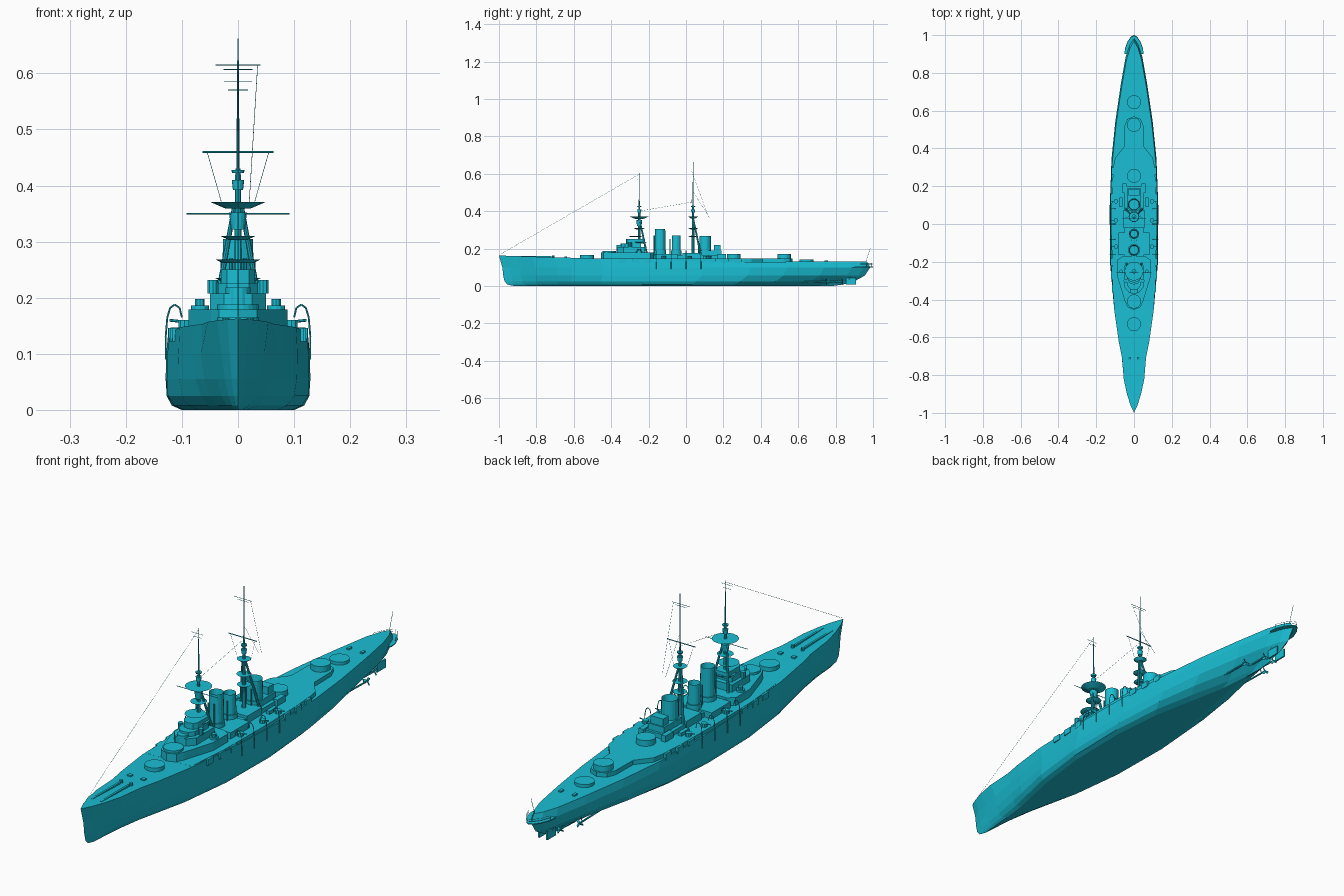
import bpy, bmesh, math
from mathutils import Vector, Matrix

mat = bpy.data.materials.new("teal_paint")
mat.diffuse_color = (0.01, 0.52, 0.66, 1)

def make(name, bm):
    bmesh.ops.recalc_face_normals(bm, faces=bm.faces)
    me = bpy.data.meshes.new(name)
    bm.to_mesh(me)
    bm.free()
    me.materials.append(mat)
    ob = bpy.data.objects.new(name, me)
    bpy.context.collection.objects.link(ob)
    return ob

def box(bm, x0, x1, y0, y1, z0, z1):
    m = Matrix.Translation(((x0+x1)/2, (y0+y1)/2, (z0+z1)/2)) @ Matrix.Diagonal((x1-x0, y1-y0, z1-z0, 1))
    bmesh.ops.create_cube(bm, size=1, matrix=m)

def cone(bm, x, y, z0, z1, r0, r1=None, n=16):
    bmesh.ops.create_cone(bm, cap_ends=True, segments=n, radius1=r0, radius2=r0 if r1 is None else r1,
                          depth=z1-z0, matrix=Matrix.Translation((x, y, (z0+z1)/2)))

def rod(bm, a, b, r, r2=None, n=6):
    a, b = Vector(a), Vector(b)
    rot = (b-a).to_track_quat('Z', 'Y').to_matrix().to_4x4()
    bmesh.ops.create_cone(bm, cap_ends=True, segments=n, radius1=r, radius2=r2 or r,
                          depth=(b-a).length, matrix=Matrix.Translation((a+b)/2) @ rot)

def path(bm, pts, r, n=6):
    for a, b in zip(pts, pts[1:]):
        rod(bm, a, b, r, n=n)

def prism(bm, half, z0, z1):
    # half outline (x, y), mirrored about x = 0
    loop = half + [(-x, y) for x, y in reversed(half) if x > 0]
    lo = [bm.verts.new((x, y, z0)) for x, y in loop]
    hi = [bm.verts.new((x, y, z1)) for x, y in loop]
    bm.faces.new(lo[::-1])
    bm.faces.new(hi)
    for i in range(len(loop)):
        j = (i+1) % len(loop)
        bm.faces.new((lo[i], lo[j], hi[j], hi[i]))

def lerp_table(t, x):
    for (a, u), (b, v) in zip(t, t[1:]):
        if x <= b:
            return u + (v-u)*(x-a)/(b-a)
    return t[-1][1]

# Hull: waterlines (height, bow y, stern y, half breadths), lofted keel to deck
Y = [-1, -.96, -.9, -.82, -.7, -.62, -.45, -.2, .1, .35, .55, .75, .9, .965, 1]
SHEER = [(-1, .163), (-.7, .153), (-.4, .146), (-.1, .134), (.3, .129), (1, .131)]
LEVELS = [
    (0, -.92, .78, [0, .003, .007, .013, .026, .04, .07, .096, .1, .082, .048, .015, .004, .002, 0]),
    (.008, -.955, .84, [0, .005, .011, .02, .037, .053, .087, .114, .118, .1, .066, .026, .007, .003, 0]),
    (.025, -.97, .90, [0, .008, .017, .029, .049, .066, .1, .125, .127, .114, .086, .045, .016, .007, 0]),
    (.055, -.977, .955, [0, .011, .023, .038, .06, .076, .105, .127, .129, .119, .097, .064, .034, .016, 0]),
    (.10, -.982, .985, [0, .015, .03, .047, .066, .08, .106, .126, .128, .119, .099, .07, .044, .023, 0]),
    (None, -1, .968, [0, .018, .037, .054, .064, .08, .104, .121, .125, .115, .095, .066, .04, .02, 0])]
bm = bmesh.new()
rings = []
for z, y0, y1, hb in LEVELS:
    row = []
    for s in (1, -1):
        order = range(15) if s == 1 else range(13, 0, -1)
        for i in order:
            y = y0 + (y1-y0)*(Y[i]+1)/2
            row.append(bm.verts.new((s*hb[i], y, lerp_table(SHEER, y) if z is None else z)))
    rings.append(row)
N = len(rings[0])
for a, b in zip(rings, rings[1:]):
    for i in range(N):
        j = (i+1) % N
        bm.faces.new((a[i], a[j], b[j], b[i]))
for row in (rings[0], rings[-1]):
    bm.faces.new((row[0], row[1], row[-1]))
    bm.faces.new((row[13], row[14], row[15]))
    for i in range(1, 13):
        bm.faces.new((row[i], row[i+1], row[N-i-1], row[N-i]))
make("hull", bm)

# Raised decks and deckhouses
bm = bmesh.new()
prism(bm, [(.1, -.44), (.116, -.25), (.12, 0), (.116, .2), (.108, .31), (.1, .35), (.052, .41),
           (.05, .52), (.036, .555), (0, .57)], .12, .147)
make("upper_deck", bm)
bm = bmesh.new()
prism(bm, [(0, -.455), (.034, -.44), (.048, -.41), (.088, -.28), (.088, -.19), (.06, -.17)], .14, .179)
make("forward_deckhouse", bm)
bm = bmesh.new()
box(bm, -.05, .05, -.2, .2, .14, .165)
box(bm, -.083, .083, -.165, -.045, .14, .172)
box(bm, -.055, .055, -.02, .075, .14, .176)
box(bm, -.035, .035, .08, .19, .14, .19)
box(bm, -.028, .028, .15, .185, .19, .22)
for s in (-1, 1):
    box(bm, s*.05-.01, s*.05+.01, .165, .215, .146, .172)
    box(bm, s*.07-.008, s*.07+.008, .09, .14, .146, .16)
make("midship_deckhouses", bm)

# Open gun barbettes
bm = bmesh.new()
for y, top in ((-.53, .165), (-.41, .188), (.255, .17), (.525, .17), (.645, .142)):
    cone(bm, 0, y, .12, top, .037, n=24)
make("barbettes", bm)

# Bridge tiers
bm = bmesh.new()
prism(bm, [(0, -.37), (.025, -.365), (.05, -.335), (.05, -.22)], .178, .208)
prism(bm, [(0, -.35), (.02, -.345), (.036, -.325), (.036, -.24)], .208, .226)
prism(bm, [(0, -.32), (.02, -.315), (.03, -.3), (.03, -.22)], .226, .25)
cone(bm, 0, -.35, .178, .218, .022)
cone(bm, 0, -.27, .262, .268, .028, .04)
for s in (-1, 1):
    cone(bm, s*.068, -.25, .178, .186, .016, n=12)
    cone(bm, s*.068, -.25, .186, .198, .009, n=10)
    cone(bm, s*.045, -.3, .208, .232, .01, n=10)
make("bridge", bm)

# Funnels with hollow tops
for name, y, r, top in (("funnel_front", -.138, .027, .305), ("funnel_middle", -.052, .023, .27), ("funnel_rear", .103, .031, .268)):
    bm = bmesh.new()
    cone(bm, 0, y, .16, top, r*1.04, r, 20)
    bm.normal_update()
    cap = max(bm.faces, key=lambda f: f.calc_center_median().z)
    bmesh.ops.inset_region(bm, faces=[cap], thickness=.004)
    bmesh.ops.translate(bm, verts=cap.verts[:], vec=(0, 0, -.03))
    cone(bm, 0, y, .16, .19, r*1.2, n=20)
    make(name, bm)
bm = bmesh.new()
for y, h in ((-.17, .27), (-.085, .25), (.066, .24)):
    for s in (-1, 1):
        rod(bm, (s*.012, y, .16), (s*.012, y, h), .003, n=8)
make("steam_pipes", bm)

# Tripod masts with tops and yards
def mast(name, y, foot, top, platforms, yards):
    bm = bmesh.new()
    rod(bm, (0, y, .15), (0, y, .43), .009, .005, 10)
    rod(bm, (0, y, .43), (0, y, top), .003, .001, 8)
    for s in (-1, 1):
        rod(bm, (s*.045, foot, .15), (s*.006, y, .365), .0055, .004, 8)
    make(name, bm)
    bm = bmesh.new()
    for z, h, r0, r1 in platforms:
        cone(bm, 0, y, z-h, z, r0, r1)
    make(name + "_platforms", bm)
    bm = bmesh.new()
    for z, w, r in yards:
        rod(bm, (-w, y-.008, z), (w, y-.008, z), r)
    make(name + "_yards", bm)

mast("foremast", -.25, -.205, .603,
     [(.428, .006, .01, .012), (.41, .018, .009, .011), (.371, .012, .022, .05), (.352, .03, .012, .016),
      (.31, .007, .016, .031), (.235, .006, .03, .04)],
     [(.35, .092, .0013), (.585, .025, .0008), (.57, .018, .0008)])
mast("mainmast", .038, .082, .662,
     [(.428, .006, .01, .012), (.41, .018, .009, .011), (.371, .01, .012, .026), (.31, .007, .014, .028),
      (.268, .006, .018, .026)],
     [(.46, .063, .002), (.615, .04, .0009), (.607, .026, .0008)])

# Rigging wires
bm = bmesh.new()
for a, b in (((0, -.25, .598), (0, -.995, .168)), ((0, -.25, .4), (0, .038, .45)),
             ((.035, .03, .615), (.02, .12, .37)), ((0, .04, .5), (0, .13, .36)),
             ((.055, .03, .46), (.03, .038, .372)), ((-.055, .03, .46), (-.03, .038, .372))):
    rod(bm, a, b, .0005, n=4)
make("rigging", bm)

# Boat davits and hull-side fittings
bm = bmesh.new()
for s in (-1, 1):
    for y in (-.16, -.08, 0, .08):
        path(bm, [(s*x, y, z) for x, z in ((.129, .09), (.129, .13), (.126, .165), (.121, .182),
                                           (.113, .188), (.104, .182), (.1, .165))], .0016)
make("boat_davits", bm)

# Side gun casemates
bm = bmesh.new()
for s in (-1, 1):
    for y, x in ((-.34, .109), (-.27, .113), (-.2, .116), (.14, .117), (.21, .115), (.28, .111)):
        box(bm, s*x-.008, s*x+.008, y-.018, y+.018, .122, .146)
    for y in (-.12, .02, .12):
        cone(bm, s*.095, y, .146, .16, .012, n=10)
        rod(bm, (s*.095, y, .157), (s*.122, y, .16), .0025)
make("casemates", bm)

# Foredeck and quarterdeck fittings
bm = bmesh.new()
for s in (-1, 1):
    box(bm, s*.02-.004, s*.02+.004, -.9, -.72, .15, .161)
    cone(bm, s*.022, -.71, .148, .164, .007, n=10)
    box(bm, s*.03-.008, s*.03+.008, -.65, -.635, .145, .157)
    box(bm, s*.03-.006, s*.03+.006, .74, .76, .125, .136)
rod(bm, (0, .96, .125), (0, .985, .2), .0008)
make("deck_fittings", bm)

# Stern gallery
bm = bmesh.new()
prism(bm, [(.05, .9), (.048, .93), (.033, .968), (.016, .992), (0, 1)], .1, .104)
for z in (.113, .121):
    for s in (-1, 1):
        path(bm, [(s*x, y, z) for x, y in ((.047, .93), (.032, .967), (.015, .99), (0, .998))], .0007, 4)
for s in (-1, 1):
    for x, y in ((.047, .93), (.032, .967), (.015, .99)):
        rod(bm, (s*x, y, .1), (s*x, y, .121), .0007, n=4)
make("stern_gallery", bm)

# Rudders, shafts and propellers
bm = bmesh.new()
for s in (-1, 1):
    x = s*.018
    box(bm, x-.003, x+.003, .855, .91, .008, .042)
    rod(bm, (x, .875, .035), (x, .875, .065), .004)
make("rudders", bm)
bm = bmesh.new()
for s in (-1, 1):
    for x, y0, y1 in ((.022, .66, .835), (.05, .58, .75)):
        rod(bm, (s*x, y0, .026), (s*x, y1, .022), .0035, n=8)
        rod(bm, (s*x, y1-.02, .022), (s*x*.7, y1-.02, .055), .002)
        for k in range(3):
            a = k*math.tau/3 + .5
            m = (Matrix.Translation((s*x, y1, .022)) @ Matrix.Rotation(a, 4, 'Y') @
                 Matrix.Translation((0, 0, .009)) @ Matrix.Rotation(.5, 4, 'Z') @ Matrix.Diagonal((.009, .002, .016, 1)))
            bmesh.ops.create_cube(bm, size=1, matrix=m)
make("propellers", bm)
